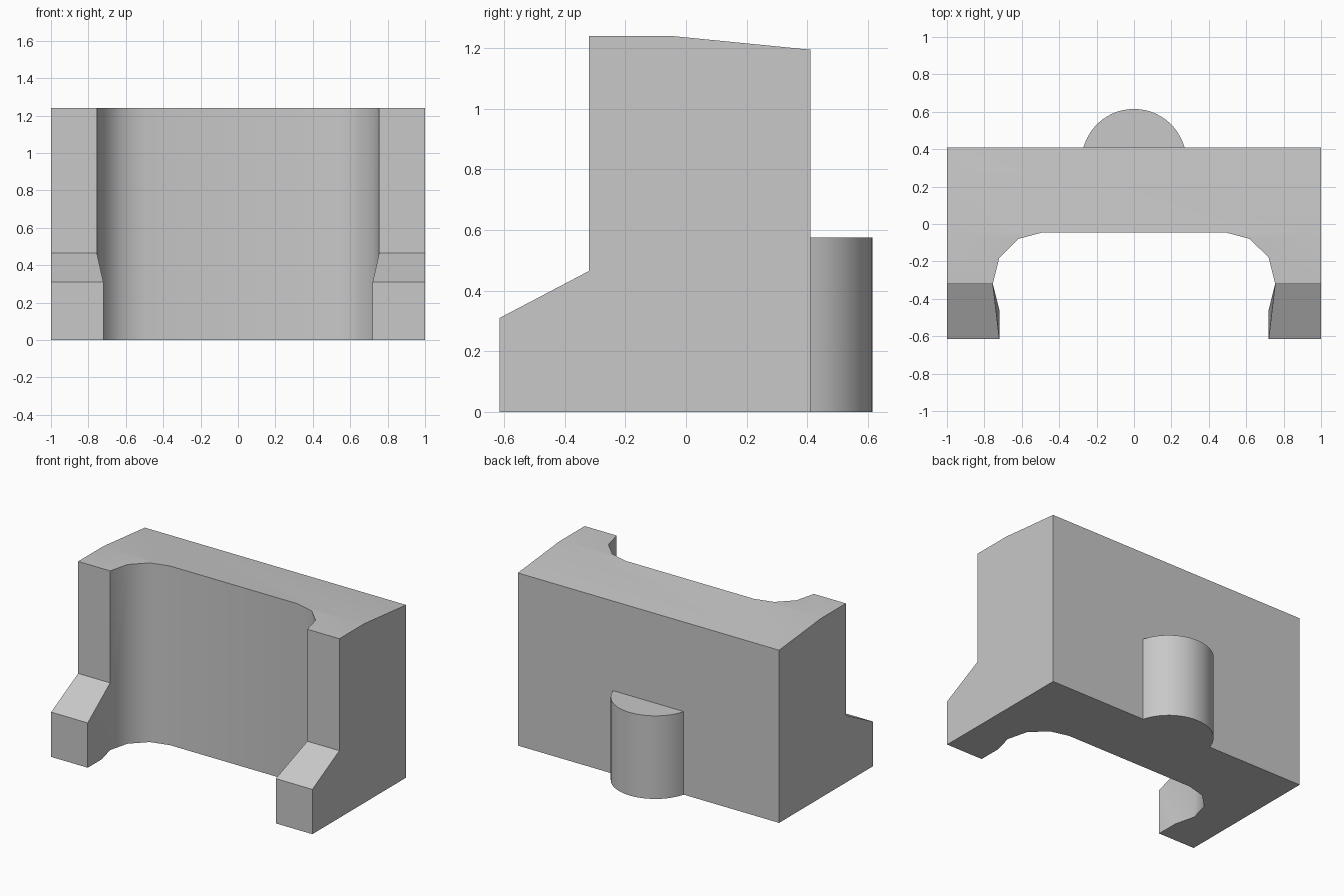
import bpy, bmesh, math

cube = bpy.data.objects.get("Cube")
if cube:
    bpy.data.objects.remove(cube)

# One plain grey for everything
grey = bpy.data.materials.new("plain_grey")
grey.use_nodes = True
colour = (0.58, 0.58, 0.58, 1)
grey.diffuse_color = colour
grey.node_tree.nodes["Principled BSDF"].inputs["Base Color"].default_value = colour

BACK, FRONT, TOE, BEND = 0.41, -0.32, -0.615, -0.045
TOP, BACK_TOP, HEEL_TOP, TOE_TOP = 1.24, 1.195, 0.465, 0.31


def finish(bm, name):
    bmesh.ops.remove_doubles(bm, verts=bm.verts, dist=0.0005)
    bmesh.ops.recalc_face_normals(bm, faces=bm.faces)
    mesh = bpy.data.meshes.new(name)
    bm.to_mesh(mesh)
    bm.free()
    mesh.materials.append(grey)
    obj = bpy.data.objects.new(name, mesh)
    bpy.context.collection.objects.link(obj)
    bpy.ops.object.select_all(action='DESELECT')
    obj.select_set(True)
    bpy.context.view_layer.objects.active = obj
    bpy.ops.object.shade_smooth_by_angle(angle=math.radians(36))
    return obj


def add_face(bm, points):
    return bm.faces.new([bm.verts.new(p) for p in points])


def extrude_up(bm, outline, height):
    base = add_face(bm, [(x, y, 0) for x, y in outline])
    top = bmesh.ops.extrude_face_region(bm, geom=[base], use_keep_orig=True)["geom"]
    verts = [g for g in top if isinstance(g, bmesh.types.BMVert)]
    bmesh.ops.translate(bm, verts=verts, vec=(0, 0, height))


# Backrest block with a rounded recess in the front
half = [(1, BACK), (1, FRONT), (0.755, FRONT), (0.72, -0.18), (0.62, -0.08), (0.49, BEND)]
outline = half + [(-x, y) for x, y in reversed(half)]
bm = bmesh.new()
extrude_up(bm, outline, TOP)

# Split at the foot height and at the bend of the roof
for co, normal in (((0, 0, HEEL_TOP), (0, 0, 1)), ((0, BEND, 0), (0, 1, 0))):
    geom = bm.verts[:] + bm.edges[:] + bm.faces[:]
    bmesh.ops.bisect_plane(bm, geom=geom, dist=0.0001, plane_co=co, plane_no=normal)

# Slope the roof down towards the back
for v in bm.verts:
    if v.co.z > TOP - 0.01 and v.co.y > BACK - 0.01:
        v.co.z = BACK_TOP

# Open the block where the feet join it
hidden = [f for f in bm.faces if all(abs(v.co.y - FRONT) < 0.001 for v in f.verts)
          and f.calc_center_median().z < HEEL_TOP]
bmesh.ops.delete(bm, geom=hidden, context='FACES')

# Sloped feet on both sides
for s in (1, -1):
    toe_out, toe_in = (s, TOE, TOE_TOP), (s * 0.72, TOE, TOE_TOP)
    toe_out0, toe_in0 = (s, TOE, 0), (s * 0.72, TOE, 0)
    heel_out, heel_in = (s, FRONT, HEEL_TOP), (s * 0.755, FRONT, HEEL_TOP)
    heel_out0, heel_in0 = (s, FRONT, 0), (s * 0.755, FRONT, 0)
    mid0 = (s * 0.72, -0.46, 0)
    for points in (
        (toe_out, toe_in, heel_in, heel_out),
        (toe_out0, toe_in0, toe_in, toe_out),
        (toe_out0, toe_out, heel_out, heel_out0),
        (toe_out0, toe_in0, mid0, heel_in0, heel_out0),
        (toe_in, toe_in0, mid0),
        (toe_in, mid0, heel_in),
        (heel_in, mid0, heel_in0),
    ):
        add_face(bm, points)

bmesh.ops.remove_doubles(bm, verts=bm.verts, dist=0.0005)
bmesh.ops.recalc_face_normals(bm, faces=bm.faces)
bmesh.ops.dissolve_limit(bm, angle_limit=math.radians(1), verts=bm.verts, edges=bm.edges)
finish(bm, "main_block")

# Rounded post on the back, open where it meets the block
radius, centre_y, steps = 0.28, 0.335, 24
start = math.asin((BACK - centre_y) / radius)
arc = []
for i in range(steps + 1):
    a = start + (math.pi - 2 * start) * i / steps
    arc.append((radius * math.cos(a), centre_y + radius * math.sin(a)))
bm = bmesh.new()
extrude_up(bm, arc, 0.575)
inner = [f for f in bm.faces if all(abs(v.co.y - BACK) < 0.001 for v in f.verts)]
bmesh.ops.delete(bm, geom=inner, context='FACES')
finish(bm, "back_post")
